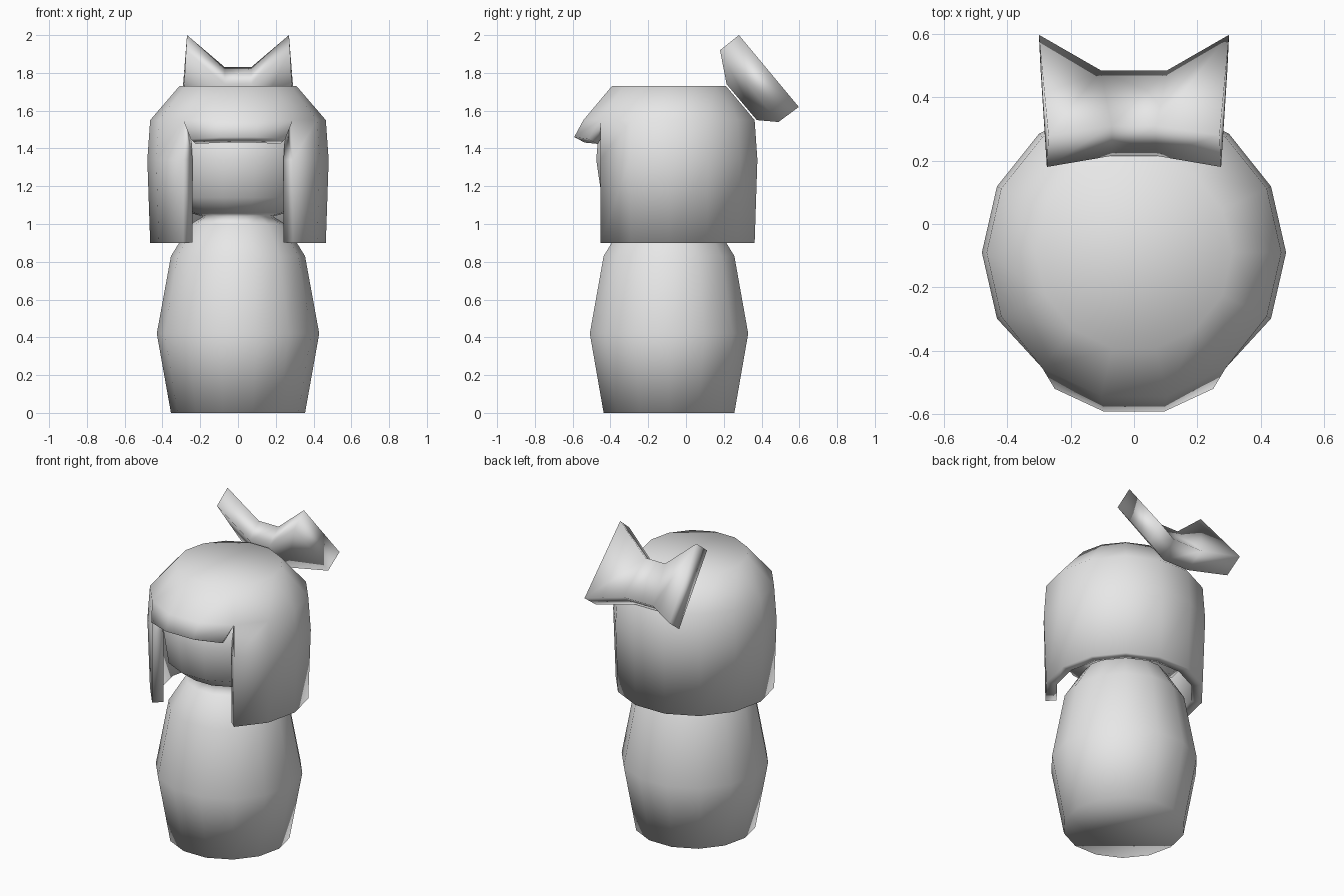
import bpy, bmesh
from math import cos, sin, tau

cube = bpy.data.objects.get("Cube")
if cube:
    bpy.data.objects.remove(cube, do_unlink=True)

SIDES = 14
CENTRE_Y = -0.09

grey = bpy.data.materials.new("plain_grey")
grey.use_nodes = True
grey.diffuse_color = (0.8, 0.8, 0.8, 1)
for node in grey.node_tree.nodes:
    if node.type == 'BSDF_PRINCIPLED':
        node.inputs["Base Color"].default_value = (0.8, 0.8, 0.8, 1)


def ring(bm, radius, z):
    return [bm.verts.new((radius * cos(tau * i / SIDES),
                          CENTRE_Y + radius * sin(tau * i / SIDES), z))
            for i in range(SIDES)]


def bridge(bm, lower, upper, skip=()):
    for i in range(SIDES):
        if i not in skip:
            j = (i + 1) % SIDES
            bm.faces.new((lower[i], lower[j], upper[j], upper[i]))


def finish(bm, name):
    mesh = bpy.data.meshes.new(name)
    bm.to_mesh(mesh)
    bm.free()
    mesh.materials.append(grey)
    mesh.shade_smooth()
    obj = bpy.data.objects.new(name, mesh)
    bpy.context.collection.objects.link(obj)
    return obj


# Body and head: one turned profile, bottom to crown
bm = bmesh.new()
profile = [(0.355, 0), (0.43, 0.42), (0.355, 0.83), (0.25, 1.0), (0.185, 1.04),
           (0.26, 1.06), (0.365, 1.14), (0.395, 1.34), (0.385, 1.45), (0.28, 1.62)]
rings = [ring(bm, r, z) for r, z in profile]
for low, high in zip(rings, rings[1:]):
    bridge(bm, low, high)
bm.faces.new(rings[0][::-1])
bm.faces.new(rings[-1])
finish(bm, "body_and_head")

# Hair: thick bobbed shell, open at the face
FRONT = (9, 10, 11)
bm = bmesh.new()
crown, brow, cheek, hem = [ring(bm, r, z) for r, z in
                           [(0.31, 1.73), (0.465, 1.55), (0.48, 1.34), (0.465, 0.9)]]
bm.faces.new(crown)
bridge(bm, brow, crown)
bridge(bm, cheek, brow, FRONT)
bridge(bm, hem, cheek, FRONT)
for i in (9, 12):                      # straight edges beside the face
    for level in (cheek, hem):
        level[i].co.xy = brow[i].co.xy

# Fringe: flares outwards from the brow
lip = [bm.verts.new(p) for p in [(-0.25, -0.52, 1.45), (-0.095, -0.592, 1.46),
                                 (0.095, -0.592, 1.46), (0.25, -0.52, 1.45)]]
for k, i in enumerate(FRONT):
    bm.faces.new((lip[k], lip[k + 1], brow[i + 1], brow[i]))
bmesh.ops.delete(bm, geom=[v for v in bm.verts if not v.link_faces], context='VERTS')
hair = finish(bm, "hair")
shell = hair.modifiers.new("thickness", 'SOLIDIFY')
shell.thickness = 0.065
shell.offset = -1

# Bow: tilted block pinched in the middle, wings bent away from the head
bm = bmesh.new()
wing = [(0.275, 0.18, 1.92), (0.27, 0.28, 2.0), (0.30, 0.597, 1.62), (0.295, 0.49, 1.54)]
knot = [(0.07, 0.215, 1.74), (0.07, 0.31, 1.83), (0.105, 0.485, 1.635), (0.09, 0.375, 1.55)]
sections = [[bm.verts.new((s * x, y, z)) for x, y, z in pts]
            for s, pts in ((-1, wing), (-1, knot), (1, knot), (1, wing))]
for a, b in zip(sections, sections[1:]):
    for i in range(4):
        j = (i + 1) % 4
        bm.faces.new((a[i], a[j], b[j], b[i]))
bm.faces.new(sections[0])
bm.faces.new(sections[-1])
bmesh.ops.recalc_face_normals(bm, faces=bm.faces)
finish(bm, "bow")
